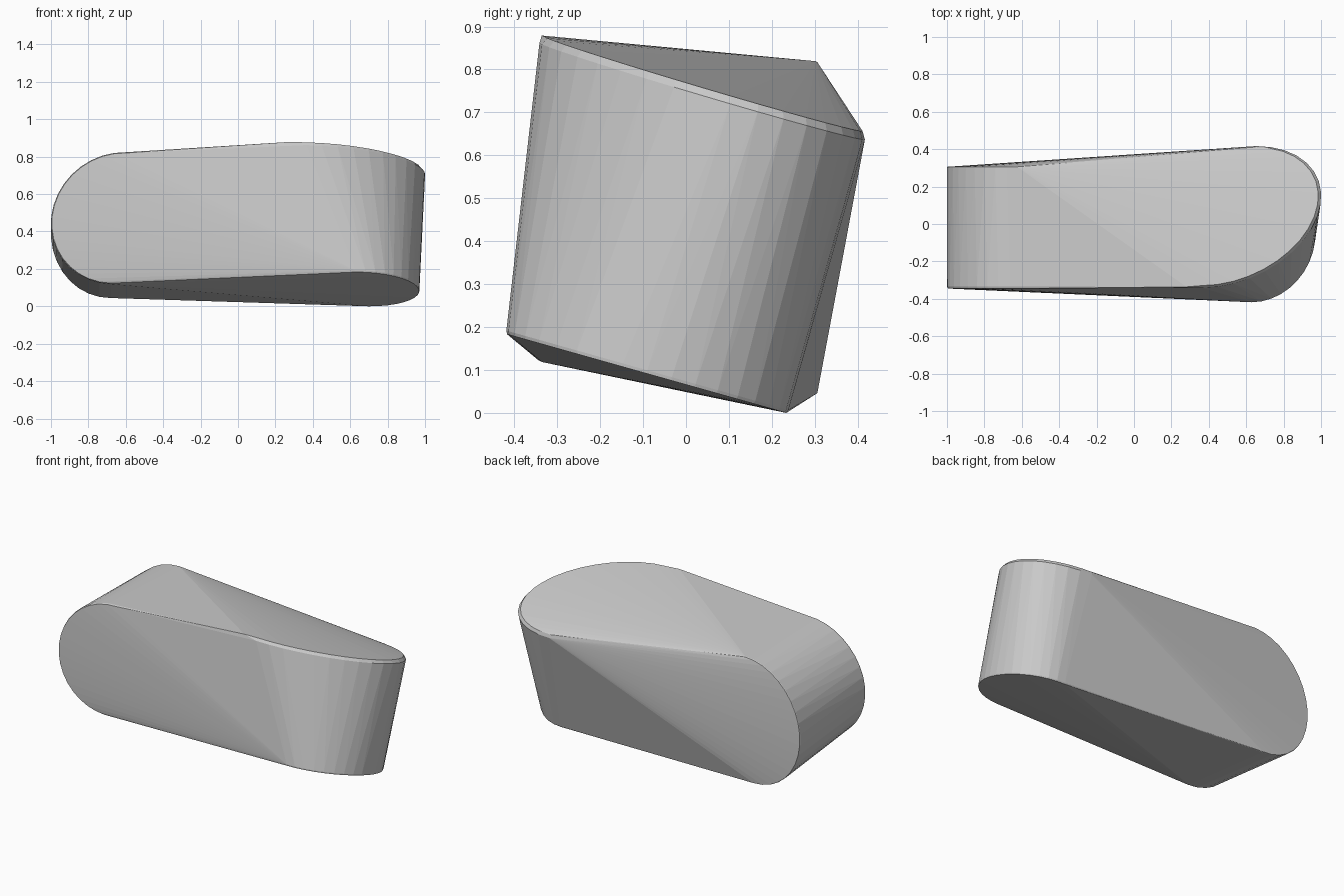
import bpy, bmesh, math
from mathutils import Vector

if "Cube" in bpy.data.objects:
    bpy.data.objects.remove(bpy.data.objects["Cube"])

SEGMENTS = 18


def half_rim(start, bulge, end, toward, chamfer):
    """Half-elliptical rim from start to end, with a narrow chamfer."""
    start, end, bulge = Vector(start), Vector(end), Vector(bulge)
    centre = (start + end) / 2
    axis = (start - end) / 2
    inward = (Vector(toward) - centre).normalized() * chamfer
    points = []
    for i in range(SEGMENTS + 1):
        a = math.pi * i / SEGMENTS
        offset = axis * math.cos(a) + bulge * math.sin(a)
        points.append(centre + offset + inward)
        points.append(centre + offset * (1 - chamfer * 1.3))
    return points


# Rounded left end (axis front to back) and right end (leaning upright axis)
rims = [
    half_rim((-.68, -.345, .12), (-.358, 0, .01), (-.60, -.345, .825), (-.65, .3, .43), .010),
    half_rim((-.68, .306, .045), (-.35, 0, 0), (-.62, .306, .82), (-.64, -.34, .47), .004),
    half_rim((.36, -.338, .88), (.47, 0, -.01), (.65, .42, .655), (.66, -.09, .09), .018),
    half_rim((.63, -.42, .185), (.305, 0, 0), (.70, .237, 0), (.51, .045, .765), .008),
]

# Twisted block: skin stretched around all four rims
bm = bmesh.new()
for rim in rims:
    for p in rim:
        bm.verts.new(p)
# Upper front corner where the straight edge meets the top rim
bm.verts.new((.28, -.336, .88))
result = bmesh.ops.convex_hull(bm, input=bm.verts[:])
bmesh.ops.delete(bm, geom=[v for v in bm.verts if not v.link_faces], context='VERTS')
bmesh.ops.recalc_face_normals(bm, faces=bm.faces[:])

# Rest on the floor
low = min(v.co.z for v in bm.verts)
bmesh.ops.translate(bm, verts=bm.verts[:], vec=(0, 0, -low))

mesh = bpy.data.meshes.new("twisted_rounded_block")
bm.to_mesh(mesh)
bm.free()
block = bpy.data.objects.new("twisted_rounded_block", mesh)
bpy.context.collection.objects.link(block)
